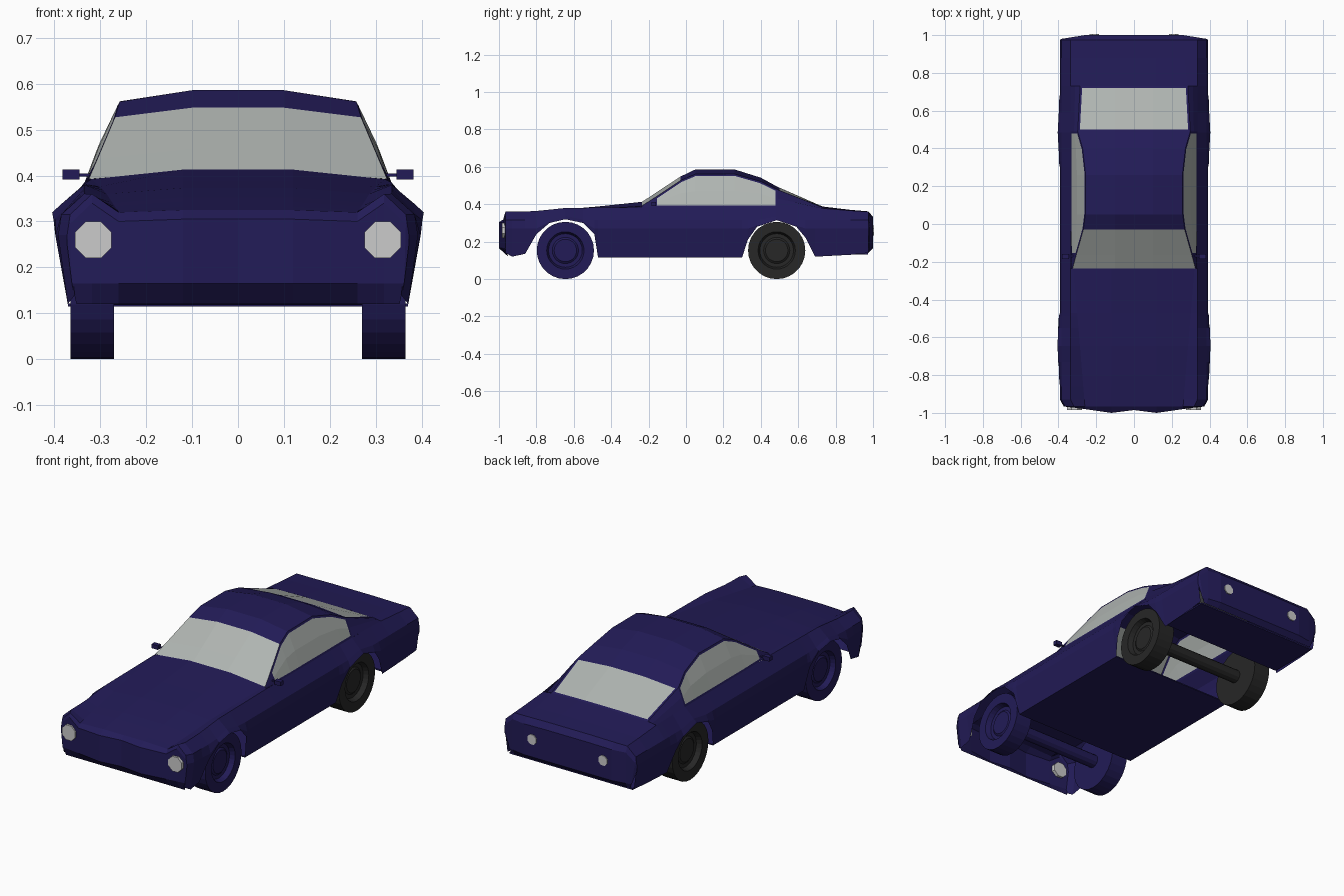
import bpy, bmesh, math
from mathutils import Matrix

if "Cube" in bpy.data.objects:
    bpy.data.objects.remove(bpy.data.objects["Cube"])


def material(name, rgb):
    m = bpy.data.materials.new(name)
    m.diffuse_color = (*rgb, 1)
    m.use_nodes = True
    m.node_tree.nodes["Principled BSDF"].inputs["Base Color"].default_value = m.diffuse_color
    return m


BLUE = material("blue_paint", (0.016, 0.011, 0.095))
DARK = material("dark_rubber", (0.02, 0.02, 0.02))
GLASS = material("window_glass", (0.43, 0.46, 0.44))


def finish(bm, name, *mats):
    bmesh.ops.remove_doubles(bm, verts=bm.verts[:], dist=0.0005)
    bmesh.ops.recalc_face_normals(bm, faces=bm.faces[:])
    me = bpy.data.meshes.new(name)
    bm.to_mesh(me)
    bm.free()
    for m in mats:
        me.materials.append(m)
    ob = bpy.data.objects.new(name, me)
    bpy.context.collection.objects.link(ob)
    return ob


def skin(bm, half_rows, keep=lambda i, h: True):
    """Mirror each centre-to-outside row, join neighbours; returns {(row, side, column): face}."""
    n = len(half_rows[0])
    rows = []
    for r in half_rows:
        full = [(-x, y, z) for x, y, z in reversed(r[1:])] + list(r)
        rows.append([bm.verts.new(p) for p in full])
    faces = {}
    for i in range(len(rows) - 1):
        for j in range(2 * n - 2):
            h, side = (j - n + 1, 1) if j >= n - 1 else (n - 2 - j, -1)
            if keep(i, h):
                faces[i, side, h] = bm.faces.new(
                    (rows[i][j], rows[i][j + 1], rows[i + 1][j + 1], rows[i + 1][j]))
    return faces


def lerp(table, y):
    for (a, u), (b, v) in zip(table, table[1:]):
        if y <= b:
            return u + (v - u) * max(0, (y - a) / (b - a))
    return table[-1][1]


def box(name, x, y, z, mat):
    bm = bmesh.new()
    size = [b - a for a, b in (x, y, z)]
    mid = [(a + b) / 2 for a, b in (x, y, z)]
    bmesh.ops.create_cube(bm, size=1, matrix=Matrix.Translation(mid) @ Matrix.Diagonal((*size, 1)))
    return finish(bm, name, mat)


def cylinder(name, r, depth, loc, axis, sides, *mats):
    bm = bmesh.new()
    rot = Matrix.Rotation(math.pi / 2, 4, 'Y' if axis == 'X' else 'X')
    if sides == 8:
        rot = rot @ Matrix.Rotation(math.pi / 8, 4, 'Z')
    bmesh.ops.create_cone(bm, cap_ends=True, segments=sides, radius1=r, radius2=r,
                          depth=depth, matrix=Matrix.Translation(loc) @ rot)
    return finish(bm, name, *mats)


# Body shell: stations (y, lower edge) follow the sills and wheel arches
SILL = [(-.965, .14), (-.93, .12), (-.86, .135), (-.80, .24), (-.73, .30), (-.645, .32),
        (-.55, .30), (-.49, .24), (-.47, .115), (-.235, .115), (.30, .115), (.33, .21),
        (.38, .28), (.485, .315), (.59, .28), (.64, .22), (.69, .12), (.73, .122),
        (.88, .13), (.975, .14)]
RIDGE = [(-.965, .36), (-.82, .362), (-.645, .38), (-.235, .385), (.49, .383), (.73, .378),
         (.88, .366), (.975, .36)]
EDGE = [(-.965, .32), (-.82, .338), (-.645, .36), (-.45, .378), (-.235, .392), (.73, .385),
        (.88, .368), (.975, .36)]
CENTRE = [(-.965, .325), (-.82, .35), (-.645, .373), (-.45, .39), (-.235, .413), (.73, .388),
          (.88, .370), (.975, .362)]
EDGE_X = [(-.965, .26), (-.235, .32), (.73, .285), (.975, .26)]


def section(y, za):
    s = .95 if y < -.95 else 1
    c = lerp(CENTRE, y)
    return [(0, y, c), (.12, y, c), (lerp(EDGE_X, y), y, lerp(EDGE, y)),
            (.335 * s, y, lerp(RIDGE, y)),
            (.385 * s, y, max(.315, za + .018)),
            (max(.392, .398 if za > .2 else 0) * s, y, max(.27, za + .006)),
            ((.37 + (za - .115) * .17) * s, y, za)]


body = bmesh.new()
rows = [section(y, za) for y, za in SILL]
skin(body, rows, lambda i, h: h >= 3 or not -.24 < SILL[i][0] < .72)


# Nose and tail faces, bulging beyond the end sections
def end_face(sec, fronts, y_low, z_low, drop):
    top = sec[:6]
    upper = [(x, f, z - drop) for (x, y, z), f in zip(top, fronts)]
    lower = [(min(x, .362), f, .165) for (x, y, z), f in zip(top, fronts)]
    base = [(min(x, .352), y_low, z_low) for x, y, z in top]
    skin(body, [top, upper, lower, base])


end_face(rows[0], [-.985, -1, -.98, -.972, -.967, -.965], -.95, .12, .02)
end_face(rows[-1], [1, 1, 1, .988, .98, .975], .975, .14, .03)
finish(body, "body_shell", BLUE)

# Floor pans
box("floor", (-.37, .37), (-.47, .30), (.115, .121), BLUE)
box("rear_floor", (-.365, .365), (.69, .972), (.132, .14), BLUE)

# Cabin: y, centre z, roof edge, window middle, belt line
CABIN = [(-.235, .413, .325, .392, .329, .389, .333, .385),
         (-.165, .459, .306, .437, .320, .410, .333, .384),
         (-.03, .548, .268, .527, .305, .458, .335, .383),
         (.05, .586, .258, .561, .302, .470, .335, .383),
         (.26, .586, .256, .562, .302, .470, .335, .383),
         (.40, .542, .272, .522, .308, .455, .335, .383),
         (.49, .493, .298, .478, .317, .430, .335, .383),
         (.73, .388, .285, .385, .312, .382, .335, .378)]
cabin = bmesh.new()
f = skin(cabin, [[(0, y, c), (.10, y, c), (xe, y, ze), (xw, y, zw), (xb, y, zb)]
                 for y, c, xe, ze, xw, zw, xb, zb in CABIN])

# Window panes are inset from their frames
windows = [[v for (i, s, h), v in f.items() if i < 2 and h < 2],
           [v for (i, s, h), v in f.items() if i == 6 and h < 2]]
for side in (-1, 1):
    windows.append([v for (i, s, h), v in f.items() if 1 <= i <= 5 and h >= 2 and s == side])
for pane in windows:
    bmesh.ops.inset_region(cabin, faces=pane, thickness=.011, use_even_offset=True,
                           use_boundary=True)
    for face in pane:
        face.material_index = 1
finish(cabin, "cabin", BLUE, GLASS)


# Wheels: a lathed tyre with a recessed hub
def wheel(name, side, y, mat):
    bm = bmesh.new()
    prof = [(0, .345), (.06, .345), (.07, .338), (.09, .338), (.10, .365), (.153, .365),
            (.153, .27), (0, .27)]
    vs = [bm.verts.new((side * x, y, .153 + r)) for r, x in prof]
    es = [bm.edges.new(p) for p in zip(vs, vs[1:])]
    bmesh.ops.spin(bm, geom=vs + es, cent=(0, y, .153), axis=(1, 0, 0),
                   angle=2 * math.pi, steps=28)
    finish(bm, name, mat)


for end, y, mat in (("front", -.645, BLUE), ("rear", .485, DARK)):
    cylinder(end + "_axle", .035, .56, (0, y, .153), 'X', 12, mat)
    for label, side in (("left", -1), ("right", 1)):
        wheel(f"{end}_wheel_{label}", side, y, mat)

# Lamps and door mirrors
for label, s in (("left", -1), ("right", 1)):
    cylinder("headlight_" + label, .043, .025, (s * .315, -.971, .26), 'Y', 8)
    cylinder("tail_light_" + label, .028, .02, (s * .21, .995, .26), 'Y', 8)
    box("mirror_arm_" + label, sorted((s * .315, s * .35)), (-.175, -.165), (.398, .404), BLUE)
    box("mirror_" + label, sorted((s * .345, s * .382)), (-.185, -.16), (.391, .413), BLUE)
